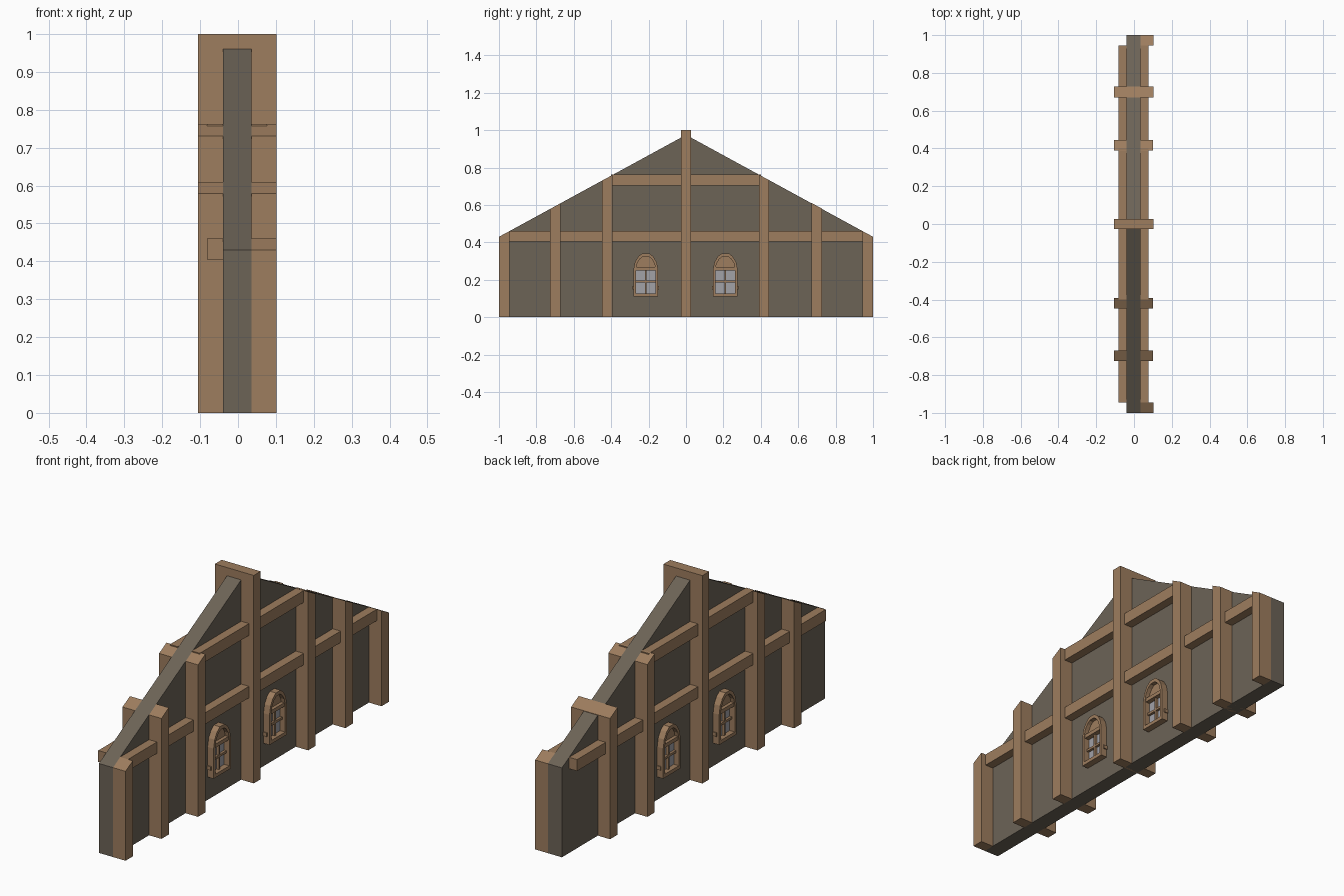
import bpy, bmesh

if "Cube" in bpy.data.objects:
    bpy.data.objects.remove(bpy.data.objects["Cube"])


def material(name, rgb):
    m = bpy.data.materials.new(name)
    m.diffuse_color = (*rgb, 1)
    m.use_nodes = True
    m.node_tree.nodes["Principled BSDF"].inputs["Base Color"].default_value = m.diffuse_color
    return m


WOOD = material("timber brown", (0.34, 0.205, 0.112))
WALL = material("wall grey brown", (0.150, 0.125, 0.094))
GLASS = material("pane grey", (0.36, 0.36, 0.39))


def prism(name, x0, x1, outline, mat, hole=None):
    """Extrude a y-z outline along x; hole has the same point count as outline."""
    bm = bmesh.new()
    n = len(outline)
    ring = lambda x, pts: [bm.verts.new((x, y, z)) for y, z in pts]
    a, b = ring(x0, outline), ring(x1, outline)
    if hole:
        c, d = ring(x0, hole), ring(x1, hole)
    else:
        bm.faces.new(a)
        bm.faces.new(b)
    for i in range(n):
        j = (i + 1) % n
        bm.faces.new((a[i], a[j], b[j], b[i]))
        if hole:
            bm.faces.new((c[i], c[j], d[j], d[i]))
            bm.faces.new((a[i], a[j], c[j], c[i]))
            bm.faces.new((b[i], b[j], d[j], d[i]))
    bmesh.ops.recalc_face_normals(bm, faces=bm.faces)
    me = bpy.data.meshes.new(name)
    bm.to_mesh(me)
    bm.free()
    me.materials.append(mat)
    ob = bpy.data.objects.new(name, me)
    bpy.context.collection.objects.link(ob)
    return ob


def rect(y0, y1, z0, z1):
    return [(y0, z0), (y1, z0), (y1, z1), (y0, z1)]


def roof(y):
    return 0.975 - 0.545 * abs(y)


def post(name, x0, x1, y0, y1, lift=0.0):
    prism(name, x0, x1, [(y0, 0), (y1, 0), (y1, roof(y1) + lift),
                         (y0, roof(y0) + lift)], WOOD)


def arch(cy, half, z0):
    """Right half of the arched outline, mirrored about cy."""
    right = [(half[0], z0)] + list(zip(half, half[4:]))
    pts = [(cy + y, z) for y, z in right]
    return pts + [(cy - y, z) for y, z in reversed(right)]


# Gable wall
prism("gable_wall", -0.04, 0.035,
      [(-1, 0), (1, 0), (1, 0.43), (0, 0.975), (-1, 0.43)], WALL)

# King post through the ridge
prism("king_post", -0.105, 0.102, rect(-0.026, 0.026, 0, 1.0), WOOD)

# One rear-left post crosses the roof slope
post("through_post", -0.105, 0.102, 0.67, 0.727, 0.002)

for side, s, face in (("right", 1, 0.035), ("left", -1, -0.04)):
    def span(lo, hi):
        return sorted((face + s * lo, face + s * hi))

    # Intermediate posts, cut along the roof slope
    for y in (-0.698, -0.42, 0.417):
        post("post_" + side, *span(0, 0.066), y - 0.028, y + 0.028)
    # Corner posts only on the right side
    if s > 0:
        post("corner_post", *span(0, 0.067), -1, -0.945)
        post("corner_post", *span(0, 0.067), 0.945, 1)

    # Horizontal beams
    prism("lower_beam_" + side, *span(0, 0.042), rect(-0.945, 0.945, 0.405, 0.46), WOOD)
    prism("upper_beam_" + side, *span(0, 0.042), rect(-0.40, 0.40, 0.705, 0.762), WOOD)

    # Arched windows
    for cy in (-0.215, 0.21):
        outer = arch(cy, (0.066, 0.058, 0.04, 0.018, 0.255, 0.295, 0.325, 0.342), 0.11)
        inner = arch(cy, (0.053, 0.046, 0.031, 0.014, 0.258, 0.288, 0.312, 0.325), 0.127)
        prism("window_frame_" + side, *span(0, 0.032), outer, WOOD, inner)
        prism("window_transom_" + side, *span(0, 0.028),
              rect(cy - 0.054, cy + 0.054, 0.25, 0.268), WOOD)
        top = [(cy + y, z) for y, z in ((-0.052, 0.262), (0.052, 0.262), (0.046, 0.29),
                                        (0.031, 0.314), (0.014, 0.327), (-0.014, 0.327),
                                        (-0.031, 0.314), (-0.046, 0.29))]
        prism("window_arch_panel_" + side, *span(0, 0.012), top, WOOD)
        prism("window_pane_" + side, *span(0, 0.005),
              rect(cy - 0.054, cy + 0.054, 0.12, 0.255), GLASS)
        prism("window_mullion_" + side, *span(0, 0.017),
              rect(cy - 0.005, cy + 0.005, 0.12, 0.255), WOOD)
        prism("window_crossbar_" + side, *span(0, 0.017),
              rect(cy - 0.054, cy + 0.054, 0.185, 0.196), WOOD)
        # Small shutter catches at the frame sides
        for e in (-1, 1):
            prism("window_catch_" + side, *span(0, 0.02),
                  rect(cy + e * 0.067 - 0.004, cy + e * 0.067 + 0.004, 0.148, 0.166), WOOD)
